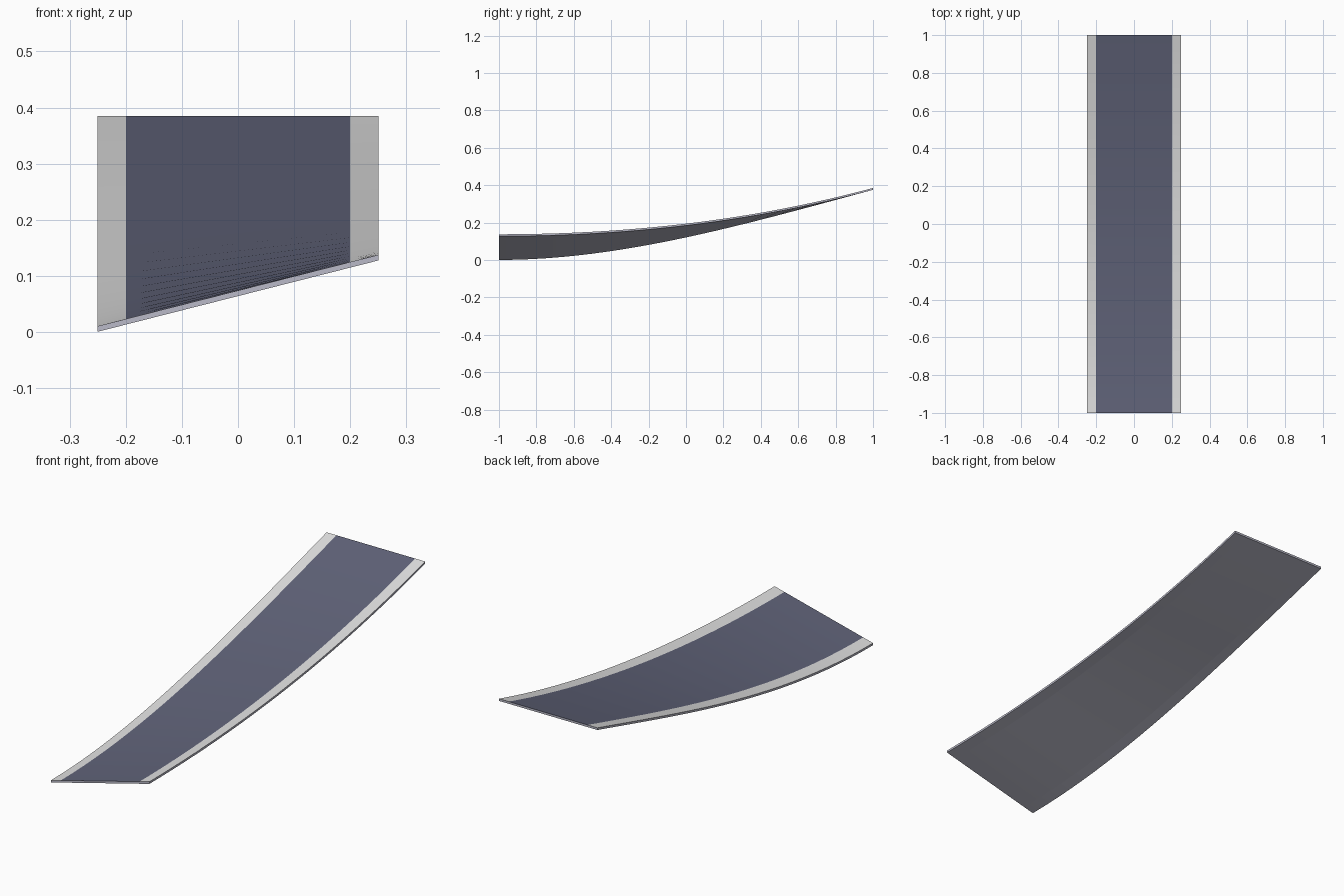
import bpy, bmesh

if "Cube" in bpy.data.objects:
    bpy.data.objects.remove(bpy.data.objects["Cube"])

def material(name, srgb):
    lin = [((c / 255 + 0.055) / 1.055) ** 2.4 for c in srgb]
    m = bpy.data.materials.new(name)
    m.diffuse_color = (*lin, 1)
    m.use_nodes = True
    m.node_tree.nodes["Principled BSDF"].inputs["Base Color"].default_value = m.diffuse_color
    return m

asphalt = material("blue grey asphalt", (97, 100, 122))
kerb = material("pale concrete", (225, 225, 225))
base = material("grey concrete", (186, 186, 200))

THICK, STEPS = 0.01, 24

def height(x, t):
    """Top surface: climbs from level to 15 degrees while the bank eases out."""
    s = t * t * (3 - 2 * t)
    rise = 0.074 + 0.311 * s + 0.268 * 2 * (t ** 3 - t ** 2)
    return rise + 0.254 * x * (1 - s)

def strip(name, x0, x1, low, high, mats, rule):
    """Sweep a thin rectangular section along the ramp."""
    bm = bmesh.new()
    rings = []
    for i in range(STEPS + 1):
        t = i / STEPS
        rings.append([bm.verts.new((x, 2 * t - 1, height(x, t) + dz))
                      for x, dz in ((x0, low), (x1, low), (x1, high), (x0, high))])
    for a, b in zip(rings, rings[1:]):
        for k in range(4):
            j = (k + 1) % 4
            bm.faces.new((a[k], a[j], b[j], b[k]))
    bm.faces.new(rings[0])
    bm.faces.new(rings[-1])
    bmesh.ops.recalc_face_normals(bm, faces=bm.faces)
    bm.normal_update()
    for f in bm.faces:
        f.material_index = rule(f)
    me = bpy.data.meshes.new(name)
    bm.to_mesh(me)
    bm.free()
    for m in mats:
        me.materials.append(m)
    ob = bpy.data.objects.new(name, me)
    bpy.context.collection.objects.link(ob)
    bpy.context.view_layer.objects.active = ob
    ob.select_set(True)
    bpy.ops.object.shade_smooth_by_angle()
    ob.select_set(False)

# Road bed and the two pale edge strips, top faces coloured apart from the base
top = lambda f: 1 if f.normal.z > 0.5 else 0
strip("road_deck", -0.2, 0.2, -THICK, 0, [base, asphalt], top)
strip("left_edge", -0.25, -0.2, -THICK, 0, [base, kerb], top)
strip("right_edge", 0.2, 0.25, -THICK, 0, [base, kerb], top)
